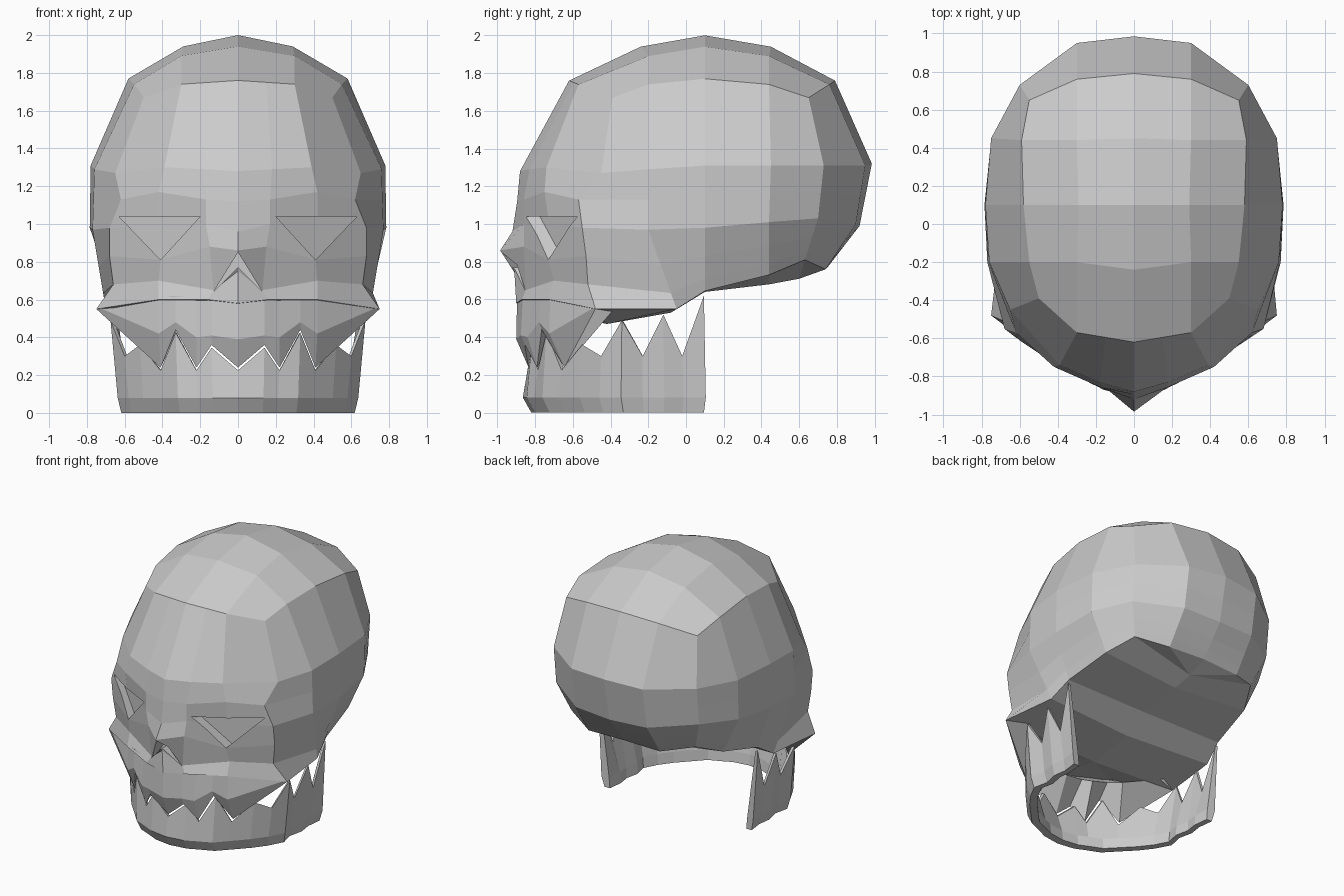
import bpy, bmesh
from mathutils import Vector

if "Cube" in bpy.data.objects:
    bpy.data.objects.remove(bpy.data.objects["Cube"])

bone = bpy.data.materials.new("bone_grey")
bone.diffuse_color = (0.6, 0.6, 0.6, 1)
bone.use_nodes = True
bone.node_tree.nodes["Principled BSDF"].inputs["Base Color"].default_value = bone.diffuse_color


def make(name, faces, mirror=True):
    """Build a flat-shaded mesh from faces given as point lists, mirrored over x = 0."""
    bm = bmesh.new()
    for pts in faces:
        bm.faces.new([bm.verts.new(p) for p in pts])
        if mirror:
            bm.faces.new([bm.verts.new((-p[0], p[1], p[2])) for p in reversed(pts)])
    bmesh.ops.remove_doubles(bm, verts=bm.verts, dist=0.0005)
    bmesh.ops.dissolve_degenerate(bm, edges=bm.edges, dist=0.0001)
    bmesh.ops.recalc_face_normals(bm, faces=bm.faces)
    me = bpy.data.meshes.new(name)
    bm.to_mesh(me)
    bm.free()
    me.materials.append(bone)
    ob = bpy.data.objects.new(name, me)
    bpy.context.collection.objects.link(ob)
    return ob


def strip(a, b):
    return [[a[i], a[i + 1], b[i + 1], b[i]] for i in range(len(a) - 1)]


def mix(a, b, t):
    return [tuple(Vector(p).lerp(Vector(q), t)) for p, q in zip(a, b)]


# Cranium half rings: back centre, round the side, to the temple
back_a = [(0, .79, 1.76), (.3, .76, 1.74), (.55, .65, 1.67), (.59, .44, 1.74), (.58, .1, 1.77), (.55, -.2, 1.74)]
back_b = [(0, .985, 1.32), (.3, .95, 1.31), (.6, .73, 1.31), (.75, .45, 1.31), (.78, .1, 1.31), (.76, -.2, 1.29)]
back_c = [(0, .92, .99), (.3, .9, 1.0), (.6, .7, 1.03), (.75, .44, 1.01), (.785, .1, .98), (.77, -.2, .97)]
back_d = [(0, .75, .77), (.3, .74, .76), (.52, .63, .81), (.62, .44, .73), (.67, .1, .645), (.7, -.05, .55)]

# Face rows: temple to centre line
rows = [
    back_a + [(.5, -.39, 1.67), (.3, -.57, 1.74), (.15, -.595, 1.75), (0, -.62, 1.76)],
    back_b + [(.65, -.45, 1.27), (.39, -.74, 1.30), (.18, -.83, 1.29), (0, -.88, 1.28)],
    mix(back_b, back_c, .5) + [(.62, -.57, 1.13), (.42, -.75, 1.17), (.17, -.86, 1.13), (0, -.895, 1.12)],
    back_c + [(.68, -.55, .98), (.42, -.725, 1.0), (.17, -.86, 1.0), (0, -.92, .96)],
    mix(back_c, back_d, .45) + [(.68, -.53, .83), (.41, -.73, .81), (.15, -.86, .88), (0, -.985, .86)],
    mix(back_c, back_d, .8) + [(.66, -.52, .68), (.42, -.70, .70), (.13, -.85, .65), (0, -.91, .75)],
    back_d + [(.75, -.48, .55), (.42, -.73, .6), (.16, -.87, .6), (0, -.9, .58)],
]
faces = [f for a, b in zip(rows, rows[1:]) for f in strip(a, b)]

# Crown patch
A = rows[0]
t = [(0, .45, 1.94), (.3, .44, 1.89), (.29, .1, 1.94), (.3, -.2, 1.89), (0, -.24, 1.94)]
c = (0, .1, 2.0)
faces += [[A[0], A[1], t[1], t[0]], [A[1], A[2], A[3], t[1]], [A[3], A[4], t[2], t[1]],
          [A[4], A[5], t[3], t[2]], [A[5], A[6], A[7], t[3]], [A[7], A[8], A[9], t[4], t[3]],
          [t[0], t[1], t[2], c], [c, t[2], t[3], t[4]]]

# Underside
D = rows[-1]
mid = [(0, .6, .71), (0, .44, .68), (0, .1, .64), (0, -.08, .53), (0, -.42, .47)]
faces += [[D[0], D[1], mid[0]], [D[1], D[2], mid[0]]] + strip(D[2:7], mid)
faces += [[D[i], D[i + 1], mid[-1]] for i in (6, 7, 8)]
skull = make("skull", faces)


def cut(name, front, rear):
    """Cut a straight prism pocket into the skull."""
    n = len(front)
    sides = [[front[i], front[(i + 1) % n], rear[(i + 1) % n], rear[i]] for i in range(n)]
    ob = make(name, [front, rear[::-1]] + sides, mirror=False)
    ob.hide_render = True
    ob.hide_viewport = True
    mod = skull.modifiers.new(name, 'BOOLEAN')
    mod.operation = 'DIFFERENCE'
    mod.solver = 'EXACT'
    mod.object = ob


# Eye sockets: triangular pockets with a slanted floor
for s, side in ((1, "left"), (-1, "right")):
    tri = [(.2 * s, -.85, 1.04), (.63 * s, -.6, 1.04), (.41 * s, -.725, .81)]
    cut("eye_cutter_" + side, [(x, y - .3, z) for x, y, z in tri], [(x, y + .075, z) for x, y, z in tri])

# Nose opening: chevron slit under the nose
nose = [(0, .85), (.13, .64), (0, .77), (-.13, .64)]
cut("nose_cutter", [(x, -1.2, z) for x, z in nose], [(x, -.8, z) for x, z in nose])


def band(name, columns, close_end=True):
    """Closed band swept from the centre line to one side, mirrored."""
    out = []
    for a, b in zip(columns, columns[1:]):
        out += strip(a + a[:1], b + b[:1])
    if close_end:
        out.append(columns[-1])
    return make(name, out)


# Upper jaw with pointed teeth: each column is top, middle, tip, inner edge
upper = [
    [(0, -.895, .62), (0, -.9, .39), (0, -.835, .24), (0, -.72, .5)],
    [(.14, -.865, .62), (.14, -.875, .41), (.14, -.855, .36), (.12, -.7, .5)],
    [(.22, -.82, .62), (.22, -.84, .40), (.22, -.79, .24), (.19, -.67, .5)],
    [(.33, -.77, .62), (.33, -.78, .48), (.33, -.765, .44), (.28, -.62, .5)],
    [(.42, -.72, .62), (.42, -.725, .42), (.41, -.645, .24), (.36, -.55, .5)],
    [(.71, -.48, .58), (.74, -.482, .56), (.75, -.48, .55), (.62, -.38, .55)],
]
band("upper_jaw", upper)

# Lower jaw: teeth peaks and valleys along the rim, open at the back
rim = [(0, -.84, .225), (.14, -.82, .345), (.22, -.785, .225), (.33, -.74, .425), (.41, -.66, .225),
       (.52, -.55, .36), (.60, -.45, .30), (.675, -.34, .49), (.635, -.23, .30), (.675, -.12, .52),
       (.645, -.02, .30), (.67, .095, .62)]
lower = []
for x, y, z in rim:
    f = max(0, -y / .84)          # how far forward this column sits
    bx = min(x, .66) * .965
    lower.append([(x, y, z), (bx, y - .025 * f + .01 * (1 - f), .08), (bx * .97, y + .02 * f, 0),
                  (bx * .9, y + .08 * f, 0), (bx * .91, y + .07 * f, .08), (x * .97, y + .025 * f, z - .01)])
band("lower_jaw", lower)
